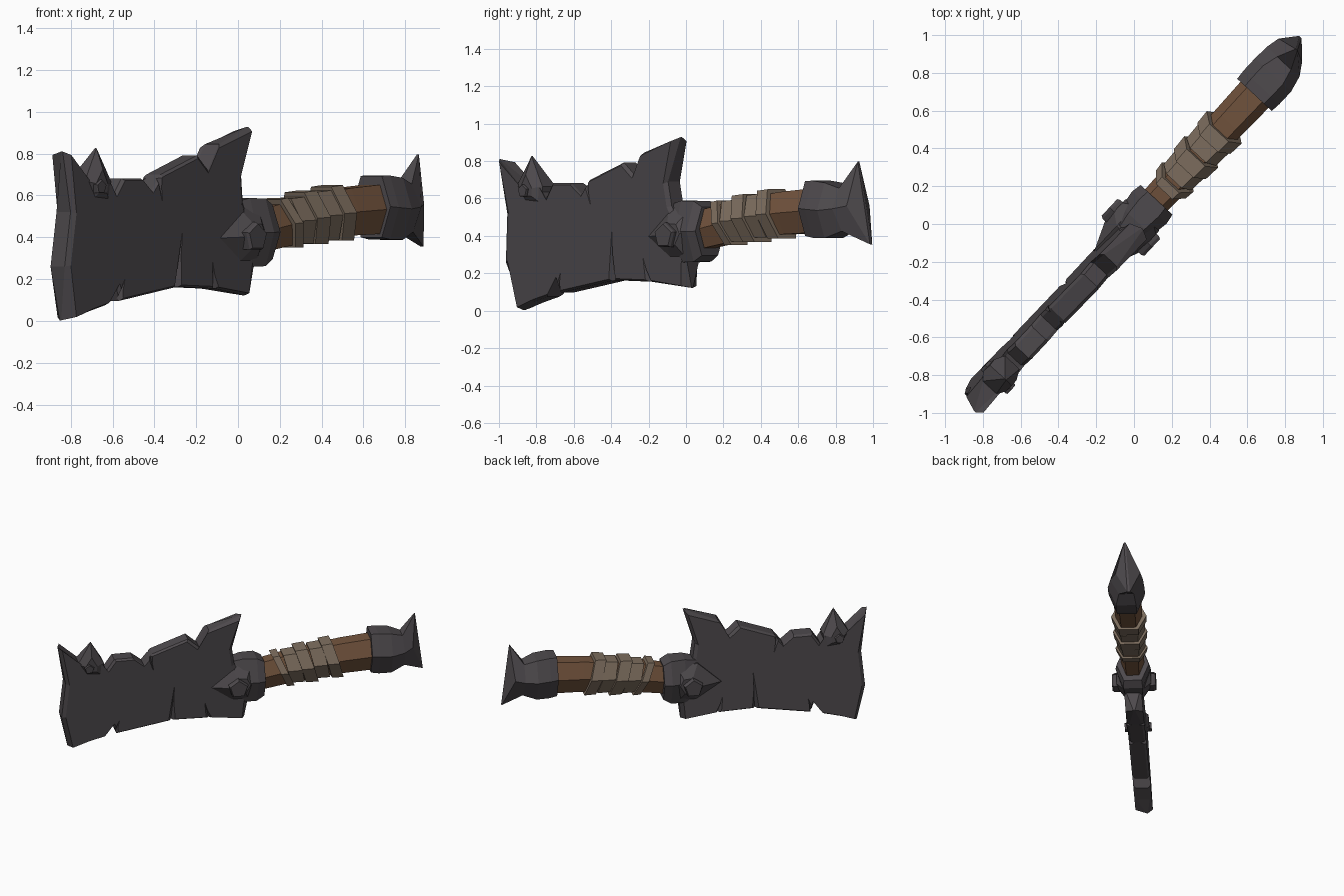
import bpy, bmesh, math
from mathutils import Vector

if "Cube" in bpy.data.objects:
    bpy.data.objects.remove(bpy.data.objects["Cube"])

ALONG = Vector((0.682, 0.731, 0))    # handle direction
ACROSS = Vector((0.731, -0.682, 0))  # thickness direction


def material(name, rgb):
    m = bpy.data.materials.new(name)
    m.diffuse_color = (*rgb, 1)
    m.use_nodes = True
    m.node_tree.nodes["Principled BSDF"].inputs["Base Color"].default_value = m.diffuse_color
    return m


IRON = material("dark_iron", (0.075, 0.067, 0.073))
WOOD = material("brown_wood", (0.17, 0.088, 0.047))
CLOTH = material("tan_wrap", (0.21, 0.158, 0.115))


def loft(name, rings, mat, lean=False):
    """Skin equal-length rings of (along, across, height) points and cap both ends."""
    bm = bmesh.new()
    loops = []
    for ring in rings:
        loop = []
        for s, t, z in ring:
            if lean:
                t += 0.013 + 0.06 * (z - 0.4)
            loop.append(bm.verts.new(ALONG * s + ACROSS * t + Vector((0, 0, z))))
        loops.append(loop)
    n = len(loops[0])
    for a, b in zip(loops, loops[1:]):
        for i in range(n):
            j = (i + 1) % n
            bm.faces.new((a[i], a[j], b[j], b[i]))
    caps = [bm.faces.new(loops[0]), bm.faces.new(loops[-1])]
    bmesh.ops.triangulate(bm, faces=caps)
    bmesh.ops.recalc_face_normals(bm, faces=bm.faces[:])
    me = bpy.data.meshes.new(name)
    bm.to_mesh(me)
    bm.free()
    me.materials.append(mat)
    ob = bpy.data.objects.new(name, me)
    bpy.context.collection.objects.link(ob)
    return ob


def slab(name, outline, edge, face, shrink, centre, lean=True):
    """Two-sided plate: full outline at the edge, shrunken outline on each face.
    A point with a third value is a sharp tip at that offset across the plate."""
    cs, cz = centre

    def inner(t):
        return [(cs + (p[0] - cs) * shrink, t, cz + (p[1] - cz) * shrink) for p in outline]

    def outer(side):
        return [(p[0], p[2] + side * 0.005 if len(p) > 2 else side * edge, p[1])
                for p in outline]
    return loft(name, [inner(-face), outer(-1), outer(1), inner(face)], IRON, lean)


def hexagon(s, w, lo, hi, slant=0.0):
    """Flat-topped hexagonal section across the handle."""
    mid, h = (lo + hi) / 2, (hi - lo) / 2
    pts = [(w, 0), (w * 0.55, h), (-w * 0.55, h), (-w, 0), (-w * 0.55, -h), (w * 0.55, -h)]
    return [(s + slant * z, t, mid + z) for t, z in pts]


def pentagon(s, z, r):
    return [(s + r * math.cos(0.3 + i * math.tau / 5), z + r * math.sin(0.3 + i * math.tau / 5))
            for i in range(5)]


# Jagged blade
blade = slab("blade", [
    (-1.302, 0.81, 0.025), (-1.155, 0.68), (-1.0, 0.665), (-0.955, 0.60), (-0.90, 0.682),
    (-0.766, 0.682), (-0.69, 0.62), (-0.627, 0.70), (-0.376, 0.792), (-0.295, 0.72),
    (-0.226, 0.845), (0.012, 0.928, 0.005), (-0.06, 0.69), (-0.04, 0.56), (0.045, 0.40),
    (0.055, 0.26), (0.043, 0.122, 0.0), (-0.21, 0.155), (-0.478, 0.163), (-0.877, 0.096),
    (-0.905, 0.17), (-0.975, 0.075), (-1.09, 0.045), (-1.212, 0.003, -0.02), (-1.27, 0.26),
    (-1.245, 0.52)], 0.046, 0.062, 0.96, (-0.62, 0.40))

# Cracks cut into both faces of the blade
cracks = [(-0.47, 0.43, -0.485, 0.14), (-0.25, 0.28, -0.21, 0.13),
          (-0.86, 0.20, -0.89, 0.07), (-0.62, 0.57, -0.655, 0.74)]
for i, (s0, z0, s1, z1) in enumerate(cracks):
    for side in (-1, 1):
        def wedge(s, z, w, depth):
            return [(s - w, side * 0.09, z), (s + w, side * 0.09, z), (s, side * depth, z)]
        cutter = loft("crack_cutter", [wedge(s0, z0, 0.004, 0.06), wedge(s1, z1, 0.045, 0.02)],
                      IRON, True)
        cutter.hide_render = True
        cutter.hide_set(True)
        mod = blade.modifiers.new("crack", "BOOLEAN")
        mod.operation = "DIFFERENCE"
        mod.solver = "EXACT"
        mod.object = cutter

# Spike clamped over the blade tip, with its rivet
slab("tip_spike", [(-1.16, 0.67), (-1.066, 0.826, 0.025), (-0.975, 0.665), (-0.985, 0.57),
                   (-1.10, 0.58)], 0.052, 0.080, 0.45, (-1.07, 0.645))
slab("tip_rivet", pentagon(-1.085, 0.64, 0.036), 0.088, 0.095, 0.9, (-1.085, 0.64))

# Guard block, pointed side plates and bolts
loft("guard", [hexagon(-0.06, 0.085, 0.29, 0.57), hexagon(0.02, 0.11, 0.258, 0.588),
               hexagon(0.12, 0.125, 0.262, 0.585), hexagon(0.175, 0.115, 0.295, 0.555)], IRON)
slab("guard_plate", [(-0.24, 0.395), (-0.07, 0.55), (0.08, 0.54), (0.14, 0.42), (0.06, 0.28),
                     (-0.06, 0.28)], 0.06, 0.122, 0.42, (0.01, 0.405), False)
slab("guard_bolt", pentagon(-0.025, 0.40, 0.072), 0.14, 0.155, 0.88, (-0.025, 0.40), False)


def handle_mid(s):
    """Height of the curved handle's centre line."""
    return 0.402 + 0.235 * s - 0.1 * s * s


# Handle
loft("handle", [hexagon(s, 0.078 + 0.025 * s, handle_mid(s) - 0.098 - 0.02 * s,
                        handle_mid(s) + 0.098 + 0.02 * s, -0.12)
                for s in (0.14, 0.35, 0.55, 0.75, 1.0)], WOOD)

# Cloth wraps, each ring flared and slanted a little differently
for s, half, w, slant in [(0.312, 0.026, 0.108, -0.45), (0.388, 0.050, 0.100, -0.25),
                          (0.478, 0.044, 0.116, -0.32), (0.57, 0.048, 0.106, -0.22),
                          (0.66, 0.040, 0.120, -0.30)]:
    m, h = handle_mid(s), w * 1.04 + 0.003
    loft("wrap", [hexagon(s - half, w, m - h, m + h, slant),
                  hexagon(s + half, w + 0.006, m - h, m + h + 0.008, slant)], CLOTH)

# Pommel with an upper and a lower spike, pinched in front of them
loft("pommel", [hexagon(0.935, 0.125, 0.40, 0.694), hexagon(0.99, 0.130, 0.39, 0.695),
                hexagon(1.08, 0.130, 0.388, 0.684),
                [(1.17, 0.108, 0.545), (1.165, 0.05, 0.655), (1.165, -0.05, 0.655),
                 (1.17, -0.125, 0.545), (1.18, -0.06, 0.425), (1.18, 0.045, 0.425)],
                [(1.235, 0.065, 0.56), (1.262, 0.006, 0.797), (1.262, -0.006, 0.797),
                 (1.24, -0.11, 0.56), (1.325, -0.04, 0.355), (1.325, -0.022, 0.355)]], IRON)
